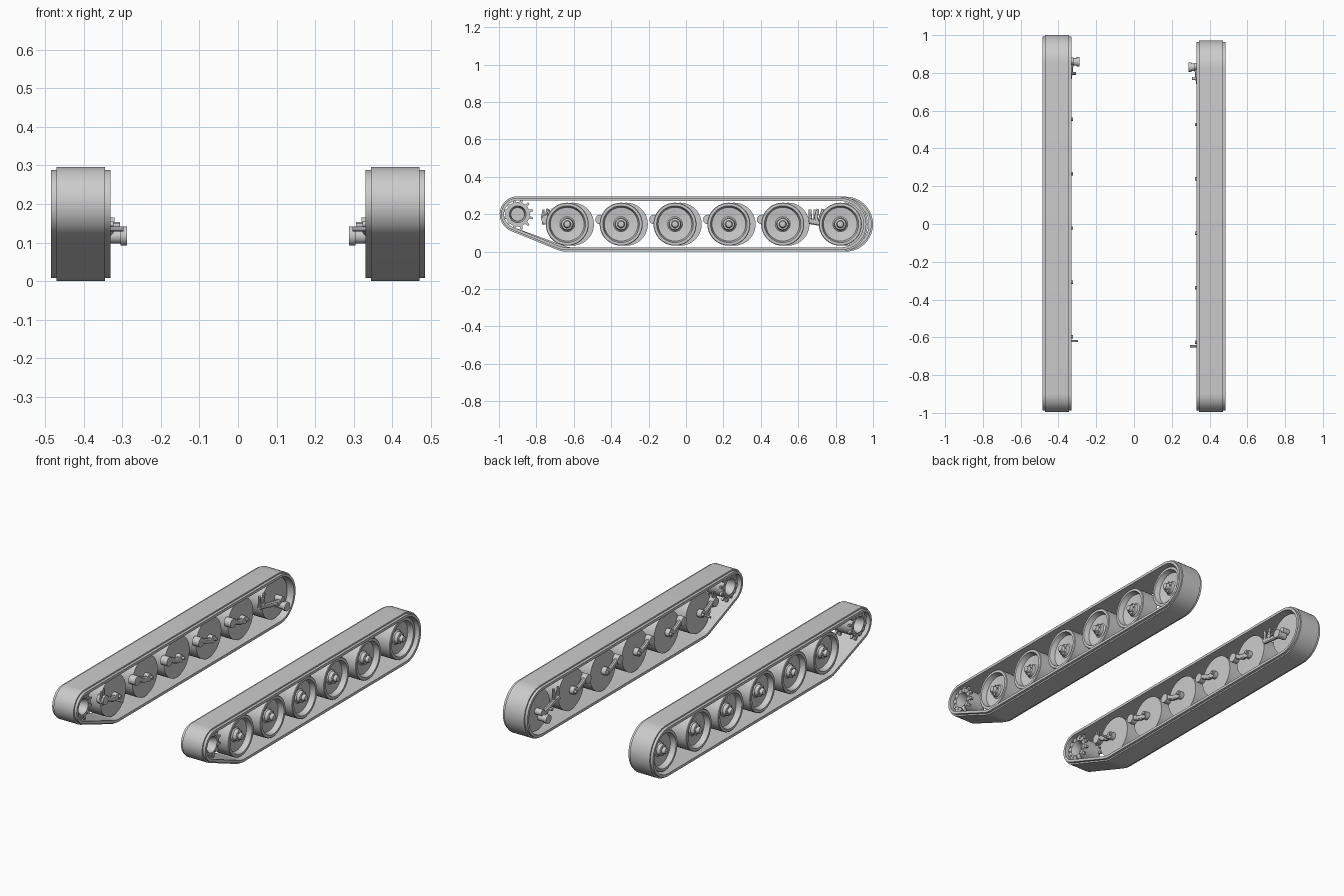
import bpy, bmesh, math
from mathutils import Vector

cube = bpy.data.objects.get("Cube")
if cube:
    bpy.data.objects.remove(cube, do_unlink=True)

steel = bpy.data.materials.new("light_grey_steel")
steel.use_nodes = True
GREY = (0.6, 0.6, 0.6, 1)
steel.diffuse_color = GREY
steel.node_tree.nodes["Principled BSDF"].inputs["Base Color"].default_value = GREY

HUB_Z = 0.147
SPROCKET = (-0.9, 0.2)


def finish(name, bm):
    """Turn a bmesh into a smooth-by-angle object."""
    bmesh.ops.remove_doubles(bm, verts=bm.verts, dist=0.00001)
    bmesh.ops.recalc_face_normals(bm, faces=bm.faces)
    mesh = bpy.data.meshes.new(name)
    bm.to_mesh(mesh)
    bm.free()
    obj = bpy.data.objects.new(name, mesh)
    bpy.context.collection.objects.link(obj)
    mesh.materials.append(steel)
    bpy.ops.object.select_all(action="DESELECT")
    obj.select_set(True)
    bpy.context.view_layer.objects.active = obj
    bpy.ops.object.shade_smooth_by_angle(angle=math.radians(30))
    return obj


def bridge(bm, rings, close=False):
    """Skin a list of closed vertex rings."""
    pairs = list(zip(rings, rings[1:]))
    if close:
        pairs.append((rings[-1], rings[0]))
    for a, b in pairs:
        for i in range(len(a)):
            j = (i + 1) % len(a)
            bm.faces.new((a[i], a[j], b[j], b[i]))


def lathe(bm, side, y, z, profile, segs=32, close=False):
    """Spin (x, radius) points about an axle running along x."""
    rings = []
    for u, r in profile:
        rings.append([bm.verts.new((side * u,
                                    y + r * math.cos(math.tau * i / segs),
                                    z + r * math.sin(math.tau * i / segs)))
                      for i in range(segs)])
    bridge(bm, rings, close)
    if not close:
        bm.faces.new(rings[0])
        bm.faces.new(rings[-1])


def rod(bm, side, y, z, u0, u1, r, segs=12):
    lathe(bm, side, y, z, [(u0, r), (u1, r)], segs)


def limb(bm, side, points, segs=10):
    """Tapered arm through (x, y, z, radius) points, in a plane along y."""
    pts = [Vector((side * p[0], p[1], p[2])) for p in points]
    rings = []
    for k, p in enumerate(pts):
        t = (pts[min(k + 1, len(pts) - 1)] - pts[max(k - 1, 0)]).normalized()
        across = t.orthogonal().normalized()
        across = Vector((1, 0, 0)) - t * t.x
        across.normalize()
        other = t.cross(across)
        r = points[k][3]
        rings.append([bm.verts.new(p + across * r * 0.8 * math.cos(math.tau * i / segs)
                                   + other * r * math.sin(math.tau * i / segs))
                      for i in range(segs)])
    bridge(bm, rings)
    bm.faces.new(rings[0])
    bm.faces.new(rings[-1])


def belt(label, side, shift):
    """Stepped band wrapped round idler, sprocket and first wheel."""
    arcs = [((0.825 + shift, HUB_Z), 0.147, -90, 90, 24),
            (SPROCKET, 0.096, 90, 248, 20),
            ((-0.635 + shift, HUB_Z), 0.147, 248, 270, 5)]
    section = [(0.345, 0), (0.47, 0), (0.47, 0.008), (0.485, 0.008),
               (0.485, 0.023), (0.33, 0.023), (0.33, 0.008), (0.345, 0.008)]
    bm = bmesh.new()
    rings = []
    for (cy, cz), r, a0, a1, n in arcs:
        for i in range(n + 1):
            a = math.radians(a0 + (a1 - a0) * i / n)
            rings.append([bm.verts.new((side * u, cy + (r - d) * math.cos(a),
                                        cz + (r - d) * math.sin(a)))
                          for u, d in section])
    bridge(bm, rings, close=True)
    finish(label + "_track_belt", bm)


def wheel(name, side, y):
    """Dished wheel with a bolted hub cap."""
    bm = bmesh.new()
    lathe(bm, side, y, HUB_Z, [
        (0.362, 0.03), (0.366, 0.1), (0.366, 0.115), (0.462, 0.115),
        (0.465, 0.112), (0.465, 0.098), (0.435, 0.09), (0.428, 0.04),
        (0.434, 0.033), (0.452, 0.03), (0.456, 0.02), (0.474, 0.016),
        (0.476, 0.01)], 36)
    for i in range(6):
        a = math.tau * i / 6
        rod(bm, side, y + 0.025 * math.cos(a), HUB_Z + 0.025 * math.sin(a),
            0.45, 0.459, 0.005, 6)
    finish(name, bm)


def swing_arm(name, side, y):
    """Curved suspension arm from the axle to its pivot."""
    bm = bmesh.new()
    rod(bm, side, y + 0.01, HUB_Z, 0.322, 0.37, 0.009)
    rod(bm, side, y, HUB_Z, 0.335, 0.37, 0.022, 16)
    limb(bm, side, [(0.346, y + 0.012, 0.145, 0.016), (0.346, y - 0.03, 0.146, 0.017),
                    (0.347, y - 0.06, 0.156, 0.015), (0.348, y - 0.085, 0.17, 0.016),
                    (0.348, y - 0.115, 0.172, 0.02)])
    rod(bm, side, y - 0.112, 0.172, 0.333, 0.375, 0.026, 16)
    finish(name, bm)


def sprocket(label, side):
    """Hollow drum with a toothed, bolted ring at each end."""
    y, z = SPROCKET
    bm = bmesh.new()
    lathe(bm, side, y, z, [(0.35, 0.065), (0.465, 0.065), (0.465, 0.045),
                           (0.44, 0.038), (0.42, 0.036), (0.39, 0.036),
                           (0.37, 0.038), (0.35, 0.045)], 32, close=True)
    rod(bm, side, y, z, 0.4, 0.41, 0.038, 24)
    for u in (0.352, 0.451):
        for i in range(12):
            a = math.tau * (i + 0.5) / 12
            prism = []
            for x in (u, u + 0.012):
                prism.append([bm.verts.new((side * x, y + r * math.cos(a + t),
                                            z + r * math.sin(a + t)))
                              for r, t in ((0.06, -0.14), (0.085, -0.06),
                                           (0.085, 0.06), (0.06, 0.14))])
            bridge(bm, prism)
            bm.faces.new(prism[0])
            bm.faces.new(prism[1])
    for i in range(12):
        a = math.tau * i / 12
        rod(bm, side, y + 0.055 * math.cos(a), z + 0.055 * math.sin(a),
            0.345, 0.469, 0.004, 6)
    finish(label + "_drive_sprocket", bm)


def idler_crank(label, side, y):
    """Crank, axle stub and tensioner bracket at the back wheel."""
    bm = bmesh.new()
    rod(bm, side, y + 0.005, 0.117, 0.288, 0.305, 0.025, 16)
    rod(bm, side, y + 0.005, 0.117, 0.305, 0.345, 0.02, 16)
    rod(bm, side, y + 0.01, HUB_Z, 0.32, 0.37, 0.018, 16)
    limb(bm, side, [(0.335, y + 0.01, 0.13, 0.02), (0.337, y - 0.05, 0.142, 0.016),
                    (0.345, y - 0.11, 0.152, 0.014), (0.348, y - 0.165, 0.165, 0.018)])
    limb(bm, side, [(0.348, y - 0.125, 0.15, 0.012), (0.348, y - 0.13, 0.19, 0.012),
                    (0.348, y - 0.12, 0.228, 0.008)])
    limb(bm, side, [(0.348, y - 0.16, 0.16, 0.012), (0.348, y - 0.163, 0.225, 0.008)])
    rod(bm, side, y - 0.055, 0.145, 0.306, 0.345, 0.008)
    finish(label + "_idler_crank", bm)


def front_stop(label, side, y):
    """Forked bump stop and pin by the first road wheel."""
    bm = bmesh.new()
    for dy, top in ((-0.128, 0.225), (-0.108, 0.23)):
        limb(bm, side, [(0.35, y + dy + 0.005, 0.145, 0.01), (0.35, y + dy - 0.004, 0.185, 0.009),
                        (0.35, y + dy + 0.002, top, 0.006)])
    rod(bm, side, y - 0.012, 0.135, 0.296, 0.35, 0.006)
    finish(label + "_front_stop", bm)


# Both track units; the right one sits slightly further back
for label, side, shift in (("left", 1, 0.0), ("right", -1, 0.028)):
    belt(label, side, shift)
    sprocket(label, side)
    for n in range(5):
        y = -0.635 + 0.288 * n + shift
        wheel(f"{label}_road_wheel_{n + 1}", side, y)
        swing_arm(f"{label}_swing_arm_{n + 1}", side, y)
    wheel(label + "_idler_wheel", side, 0.825 + shift)
    idler_crank(label, side, 0.825 + shift)
    front_stop(label, side, -0.635 + shift)
